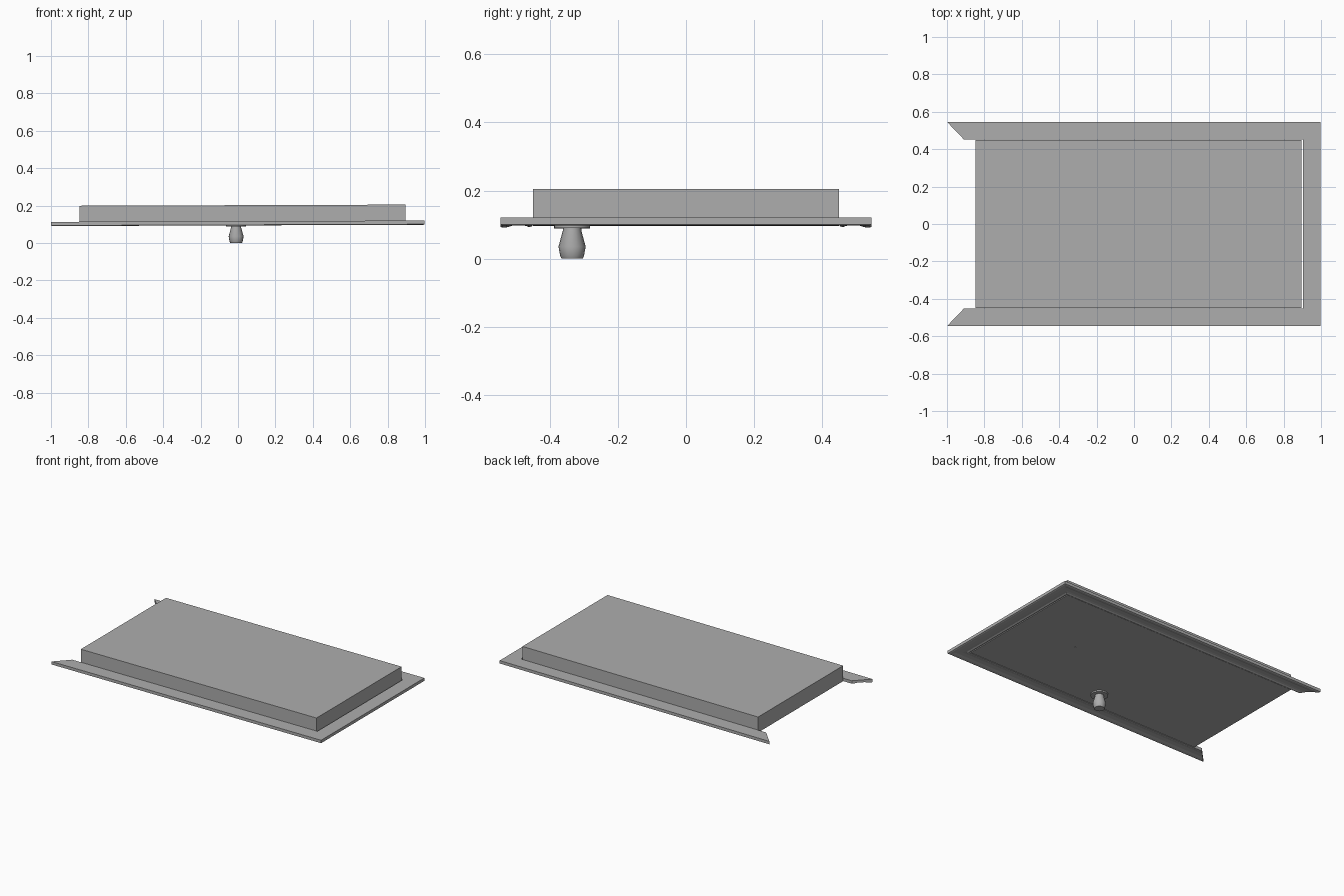
import bpy, bmesh, math

if "Cube" in bpy.data.objects:
    bpy.data.objects.remove(bpy.data.objects["Cube"])

TILT = -0.0035  # whole door leans very slightly along its length

grey = bpy.data.materials.new("plain grey")
grey.diffuse_color = (0.42, 0.42, 0.42, 1)
grey.use_nodes = True
grey.node_tree.nodes["Principled BSDF"].inputs["Base Color"].default_value = grey.diffuse_color


def add_object(name, bm):
    bmesh.ops.recalc_face_normals(bm, faces=bm.faces)
    mesh = bpy.data.meshes.new(name)
    bm.to_mesh(mesh)
    bm.free()
    mesh.materials.append(grey)
    ob = bpy.data.objects.new(name, mesh)
    ob.rotation_euler.y = TILT
    bpy.context.collection.objects.link(ob)
    return ob


def loft(name, start, end):
    """Capped strip between two matching cross-sections."""
    bm = bmesh.new()
    a = [bm.verts.new(p) for p in start]
    b = [bm.verts.new(p) for p in end]
    n = len(a)
    for i in range(n):
        j = (i + 1) % n
        bm.faces.new((a[i], a[j], b[j], b[i]))
    bm.faces.new(a)
    bm.faces.new(b)
    return add_object(name, bm)


def lathe(name, x, y, profile, sides):
    """Turned shape from (radius, z) pairs, closed at both ends."""
    bm = bmesh.new()
    rings = []
    for r, z in profile:
        rings.append([bm.verts.new((x + r * math.cos(math.tau * k / sides),
                                    y + r * math.sin(math.tau * k / sides), z))
                      for k in range(sides)])
    for lo, hi in zip(rings, rings[1:]):
        for k in range(sides):
            m = (k + 1) % sides
            bm.faces.new((lo[k], lo[m], hi[m], hi[k]))
    bm.faces.new(rings[0])
    bm.faces.new(rings[-1])
    ob = add_object(name, bm)
    bpy.ops.object.select_all(action='DESELECT')
    bpy.context.view_layer.objects.active = ob
    ob.select_set(True)
    bpy.ops.object.shade_smooth_by_angle(angle=math.radians(30))
    return ob


# Door slab
slab = [(-0.45, 0.098), (0.45, 0.098), (0.45, 0.202), (-0.45, 0.202)]
loft("door_slab", [(-0.848, y, z) for y, z in slab],
     [(0.897, y, z) for y, z in slab])

# Moulded casing: (distance out from inner edge, z)
casing = [(0, 0.1165), (0.093, 0.1165), (0.093, 0.097), (0.086, 0.094),
          (0.074, 0.095), (0.058, 0.100), (0.030, 0.101), (0.016, 0.099),
          (0.010, 0.096), (0, 0.097)]
IN_X, IN_Y, FOOT = 0.905, 0.453, -0.91
for side, label in ((-1, "front"), (1, "back")):
    loft(label + "_side_casing",
         [(FOOT - u * 0.96, side * (IN_Y + u), z) for u, z in casing],
         [(IN_X + u, side * (IN_Y + u), z) for u, z in casing])
loft("head_casing",
     [(IN_X + u, -(IN_Y + u), z) for u, z in casing],
     [(IN_X + u, IN_Y + u, z) for u, z in casing])

# Knob with its round plate, and the peephole
lathe("knob_plate", -0.01, -0.335, [(0.053, 0.089), (0.053, 0.0985)], 24)
lathe("knob", -0.01, -0.335,
      [(0.031, 0.0), (0.035, 0.008), (0.040, 0.035), (0.027, 0.083), (0.027, 0.09)], 16)
lathe("peephole", 0.46, 0.0, [(0.006, 0.0965), (0.006, 0.099)], 12)
